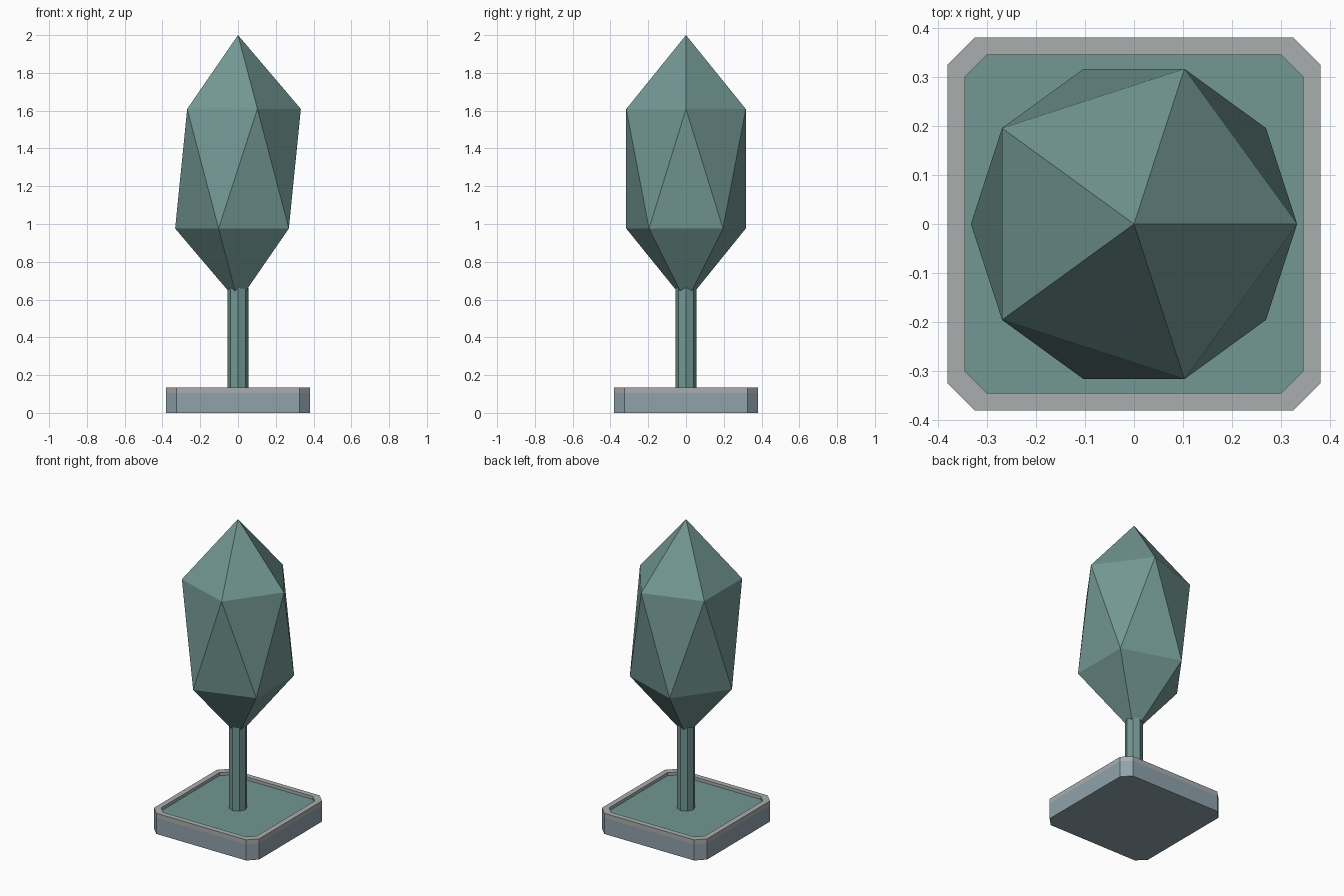
import bpy, bmesh

if "Cube" in bpy.data.objects:
    bpy.data.objects.remove(bpy.data.objects["Cube"])

def material(name, rgb):
    m = bpy.data.materials.new(name)
    m.diffuse_color = (*rgb, 1)
    m.use_nodes = True
    m.node_tree.nodes["Principled BSDF"].inputs["Base Color"].default_value = m.diffuse_color
    return m

GREEN = material("teal", (0.17, 0.31, 0.29))
STONE = material("blue_grey", (0.28, 0.36, 0.41))
TRIM = material("light_grey", (0.40, 0.42, 0.42))

OUTER = (0.38, 0.055)   # half width, corner cut
INNER = (0.345, 0.045)

def cut_square(half, cut):
    a, b = half, half - cut
    return [(a, -b), (a, b), (b, a), (-b, a), (-a, b), (-a, -b), (-b, -a), (b, -a)]

def loft(name, rings, mat, cap_first=False, cap_last=False):
    bm = bmesh.new()
    loops = [[bm.verts.new((x, y, z)) for x, y in cut_square(*shape)] for shape, z in rings]
    for lo, hi in zip(loops, loops[1:]):
        for i in range(8):
            j = (i + 1) % 8
            bm.faces.new((lo[i], lo[j], hi[j], hi[i]))
    if cap_first:
        bm.faces.new(loops[0][::-1])
    if cap_last:
        bm.faces.new(loops[-1])
    me = bpy.data.meshes.new(name)
    bm.to_mesh(me)
    bm.free()
    me.materials.append(mat)
    bpy.context.collection.objects.link(bpy.data.objects.new(name, me))

# Square planter base, raised rim and recessed bed
loft("planter_base", [(OUTER, 0), (OUTER, 0.105)], STONE, cap_first=True)
loft("planter_rim", [(OUTER, 0.105), (OUTER, 0.135), (INNER, 0.135), (INNER, 0.115)], TRIM)
loft("planter_bed", [(INNER, 0.115)], GREEN, cap_last=True)

# Trunk
bpy.ops.mesh.primitive_cylinder_add(vertices=8, radius=0.055, depth=0.55, location=(0, 0, 0.385))
trunk = bpy.context.object
trunk.name = "trunk"
trunk.data.materials.append(GREEN)

# Faceted foliage: a stretched icosahedron
bpy.ops.mesh.primitive_ico_sphere_add(subdivisions=1, radius=1, location=(0, 0, 1.2925))
foliage = bpy.context.object
foliage.name = "foliage"
foliage.scale = (0.372, 0.372, 0.7075)
foliage.data.materials.append(GREEN)
